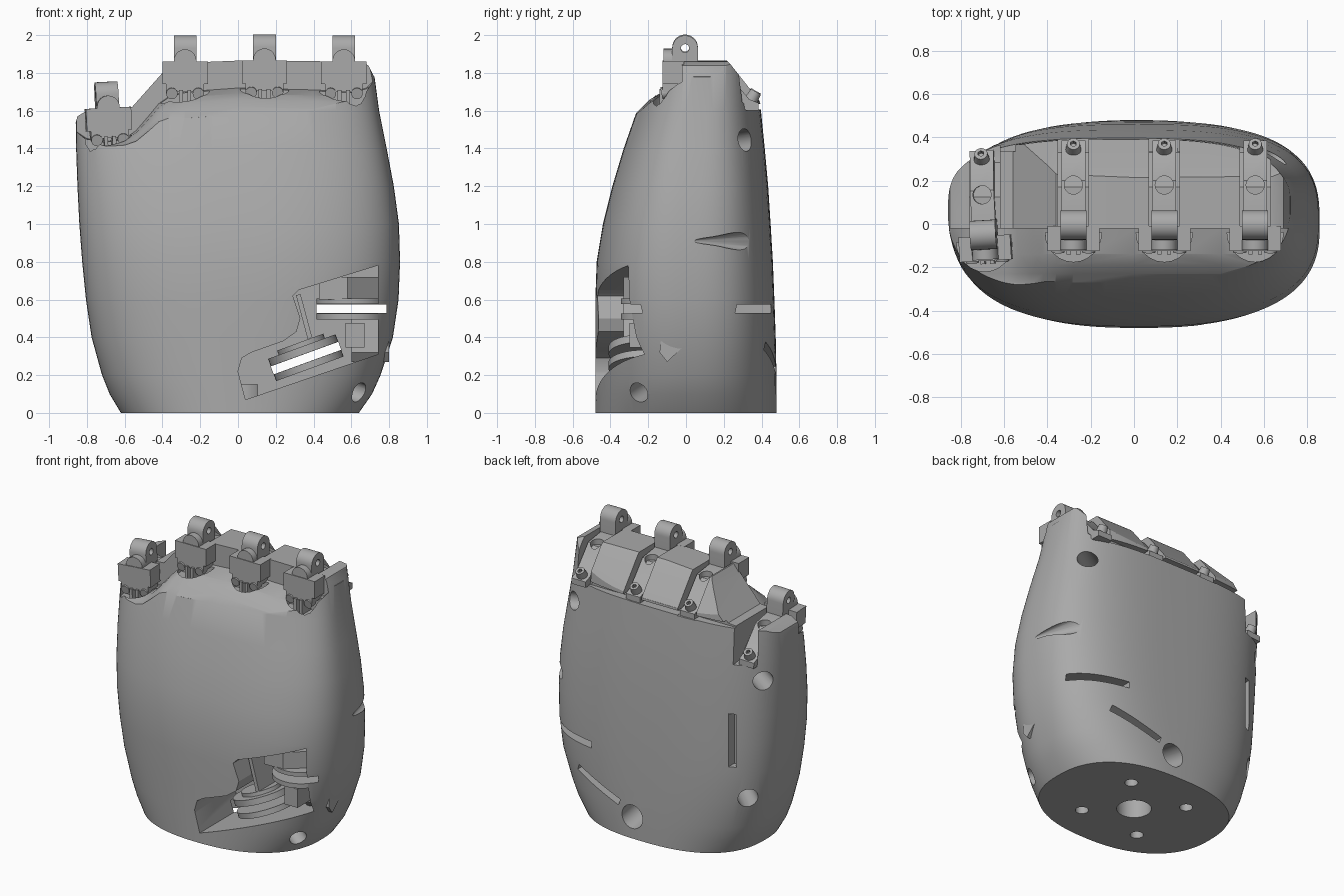
import bpy, bmesh, math
from mathutils import Matrix, Vector

old = bpy.data.objects.get("Cube")
if old:
    bpy.data.objects.remove(old)

grey = bpy.data.materials.new("satin grey")
grey.use_nodes = True
grey.diffuse_color = (0.4, 0.4, 0.4, 1)
grey.node_tree.nodes["Principled BSDF"].inputs["Base Color"].default_value = (0.4, 0.4, 0.4, 1)


def finish(name, bm):
    bmesh.ops.recalc_face_normals(bm, faces=bm.faces)
    if bm.calc_volume(signed=True) < 0:
        bmesh.ops.reverse_faces(bm, faces=bm.faces)
    me = bpy.data.meshes.new(name)
    bm.to_mesh(me)
    bm.free()
    me.materials.append(grey)
    ob = bpy.data.objects.new(name, me)
    bpy.context.collection.objects.link(ob)
    return ob


def prism(name, pts, axis, lo, hi):
    """Extrude a 2D outline along x (pts are y,z), y (pts are x,z) or z (pts are x,y)."""
    bm = bmesh.new()
    put = {"x": lambda p, t: (t, p[0], p[1]), "y": lambda p, t: (p[0], t, p[1]),
           "z": lambda p, t: (p[0], p[1], t)}[axis]
    face = bm.faces.new([bm.verts.new(put(p, lo)) for p in pts])
    new = bmesh.ops.extrude_face_region(bm, geom=[face])["geom"]
    step = Vector(put((0, 0), hi - lo))
    bmesh.ops.translate(bm, verts=[v for v in new if isinstance(v, bmesh.types.BMVert)], vec=step)
    return finish(name, bm)


def box(name, c, size, tilt=0):
    bm = bmesh.new()
    m = Matrix.Translation(c) @ Matrix.Rotation(-tilt, 4, "Y") @ Matrix.Diagonal((*size, 1))
    bmesh.ops.create_cube(bm, size=1, matrix=m)
    return finish(name, bm)


def rod(name, a, b, r1, r2=None, seg=32):
    """Cylinder or cone running from a to b."""
    a, b = Vector(a), Vector(b)
    rot = (b - a).to_track_quat("Z", "Y").to_matrix().to_4x4()
    bm = bmesh.new()
    bmesh.ops.create_cone(bm, cap_ends=True, segments=seg, radius1=r1, radius2=r1 if r2 is None else r2,
                          depth=(b - a).length, matrix=Matrix.Translation((a + b) / 2) @ rot)
    return finish(name, bm)


def volume(me):
    bm = bmesh.new()
    bm.from_mesh(me)
    v = bm.calc_volume()
    bm.free()
    return v


def cut(ob, tool):
    """Subtract the tool; if the result collapses, restore and retry with a tiny nudge."""
    bpy.context.view_layer.objects.active = ob
    before = volume(ob.data)
    for attempt in range(5):
        backup = ob.data.copy()
        mod = ob.modifiers.new("cut", "BOOLEAN")
        mod.operation, mod.solver, mod.object = "DIFFERENCE", "EXACT", tool
        bpy.ops.object.modifier_apply(modifier=mod.name)
        if 0.5 * before < volume(ob.data) < 1.001 * before:
            break
        ob.data = backup
        tool.data.transform(Matrix.Translation((.0007, .0011, .0013)))
        tool.data.update()
    bpy.data.objects.remove(tool)


def smooth(ob, deg=32):
    bpy.ops.object.select_all(action="DESELECT")
    ob.select_set(True)
    bpy.context.view_layer.objects.active = ob
    bpy.ops.object.shade_smooth_by_angle(angle=math.radians(deg))


# Palm shell: stacked rounded sections (z, right, left, front, back), squarer towards the back
stations = [(0, -.62, .64, -.48, .48), (.1, -.68, .71, -.48, .48), (.2, -.72, .755, -.48, .479),
            (.4, -.775, .82, -.48, .475), (.6, -.805, .85, -.48, .468), (.8, -.825, .858, -.473, .46),
            (1, -.84, .852, -.44, .448), (1.2, -.85, .825, -.39, .435), (1.4, -.857, .787, -.33, .417),
            (1.6, -.86, .747, -.26, .397), (1.95, -.86, .7, -.16, .36)]
bm = bmesh.new()
N = 112
rings = []
for z, xl, xr, yf, yb in stations:
    front_power = 2 / (2.3 + .55 * min(1, z / 1.6))
    back_power = 2 / (2.5 + .45 * min(1, z / .5))
    ring = []
    for i in range(N):
        c, s = math.cos(2 * math.pi * i / N), math.sin(2 * math.pi * i / N)
        p = back_power if s > 0 else front_power
        x = (xl + xr) / 2 + (xr - xl) / 2 * math.copysign(abs(c) ** p, c)
        y = (yf + yb) / 2 + (yb - yf) / 2 * math.copysign(abs(s) ** p, s)
        ring.append(bm.verts.new((x, y, z)))
    rings.append(ring)
for lower, upper in zip(rings, rings[1:]):
    for i in range(N):
        j = (i + 1) % N
        bm.faces.new((lower[i], lower[j], upper[j], upper[i]))
bm.faces.new(rings[0])
bm.faces.new(rings[-1])
shell = finish("palm_shell", bm)

# Front rim: wavy shelf with a rolled edge, flatter at the low knuckle
rim = [(-1, 1.5), (-.86, 1.49), (-.8, 1.45), (-.7, 1.435), (-.6, 1.45), (-.54, 1.49), (-.47, 1.57), (-.42, 1.63),
       (-.36, 1.67), (-.28, 1.69), (0, 1.71), (.4, 1.7), (.6, 1.69), (.68, 1.71), (.73, 1.76), (1, 1.78)]
drop = [(-.02, .01), (-.14, -.02), (-.19, -.05), (-.23, -.09), (-.27, -.13), (-.7, -.14)]
bm = bmesh.new()
rows = [[bm.verts.new((x, y, z + d * min(1, max(.25, (x + .7) / .4)))) for x, z in rim] for y, d in drop]
faces = [bm.faces.new((a[i], a[i + 1], b[i + 1], b[i]))
         for a, b in zip(rows, rows[1:]) for i in range(len(rim) - 1)]
for v in bmesh.ops.extrude_face_region(bm, geom=faces)["geom"]:
    if isinstance(v, bmesh.types.BMVert):
        v.co.z = 2.4
cut(shell, finish("front_cutter", bm))

# Knuckle ridge: stepped along the width, sloping down to the back
cut(shell, prism("ridge_cutter", [(-1, 1.4), (-.87, 1.5), (-.85, 1.57), (-.8, 1.6), (-.56, 1.62), (-.4, 1.8),
    (-.36, 1.85), (.0, 1.865), (.64, 1.86), (.69, 1.84), (.72, 1.78), (1, 1.7), (1, 2.4), (-1, 2.4)], "y", -.03, 1))
cut(shell, prism("slope_cutter", [(.18, 1.9), (.24, 1.84), (.39, 1.65), (.6, 1.6), (.6, 2.4), (.18, 2.4)],
                 "x", -1.1, 1.1))

# Sockets and channels for the four knuckles (x, height offset, y offset, tilt, yaw)
knuckles = [(-.69, -.245, -.045, .05, .06), (-.28, 0, 0, 0, 0), (.14, .005, 0, 0, 0), (.56, 0, 0, 0, 0)]
for x, dz, dy, tilt, yaw in knuckles:
    arc = [(x + .13 * math.cos(a * math.pi / 12), -.04 + dy - .135 * math.sin(a * math.pi / 12)) for a in range(13)]
    cut(shell, prism("socket_cutter", arc, "z", 1.61 + dz, 2.3))
    path = [(-.06, 1.79), (.17, 1.79), (.33, 1.61), (.4, 1.6), (.5, 1.62), (.5, 2.3), (-.06, 2.3)]
    cut(shell, prism("channel_cutter", [(y + dy, z + dz) for y, z in path], "x", x - .07, x + .07))
for a, b in [(.2, .53), (-.24, .16), (-.62, -.28)]:
    cut(shell, box("back_slit_cutter", ((a + b) / 2, .4, 1.62), (b - a, .13, .03)))

# Thumb bay, open to the front and to the side
cut(shell, prism("bay_cutter", [(0, .22), (.02, .29), (.07, .32), (.24, .38), (.31, .43), (.33, .5), (.29, .62),
    (.32, .65), (.74, .78), (.74, .31), (.04, .07)], "y", -.7, -.04))
cut(shell, prism("arch_cutter", [(-.6, .2), (-.4, .25), (-.3, .32), (-.1, .27), (.04, .4), (0, .62), (-.06, .8),
    (-.12, .9), (-.17, .92), (-.22, .89), (-.35, .74), (-.48, .64), (-.6, .63)], "x", .68, 1))

# Strap slots running right through
SLANT = math.radians(20)
cut(shell, box("strap_cutter", (.6, 0, .552), (.37, 1.4, .045)))
cut(shell, box("strap_cutter", (.36, 0, .29), (.38, 1.4, .045), SLANT))
cut(shell, box("side_slot_cutter", (-.62, .42, .83), (.045, .2, .37)))

# Drilled holes: inner end, outer end, radius and optional outer radius
drills = [((.5, .22, 1.43), (.9, .47, 1.47), .06), ((.5, -.17, .16), (.85, -.37, .03), .055),
          ((.08, .2, .2), (.08, .6, .13), .08), ((-.55, .1, 1.25), (-1, .42, 1.25), .065),
          ((-.5, .12, .42), (-.9, .5, .42), .065), ((0, 0, -.1), (0, 0, .15), .11),
          ((.86, .05, .91), (.78, .35, .91), .008, .062)]
for k in range(4):
    a = math.radians(47 + 90 * k)
    px, py = .33 * math.cos(a), .33 * math.sin(a)
    drills.append(((px, py, -.1), (px, py, .12), .042))
for d in drills:
    cut(shell, rod("drill_cutter", *d))
smooth(shell)

# Knuckle hardware
for x, dz, dy, tilt, yaw in knuckles:
    block = prism("knuckle_block", [(-.12, 1.74), (-.1, 1.74), (-.1, 1.7), (.1, 1.7), (.1, 1.74), (.12, 1.74),
        (.12, 1.86), (-.12, 1.86)], "y", -.125, -.01)
    arch = [(.06 * math.cos(a * math.pi / 10), 1.865 + .06 * math.sin(a * math.pi / 10)) for a in range(11)]
    crown = prism("knuckle_crown", [(-.06, 1.8)] + arch[::-1] + [(.06, 1.8)], "y", -.12, -.03)
    top = [(-.005 + .068 * math.cos(a * math.pi / 14), 1.93 + .068 * math.sin(a * math.pi / 14)) for a in range(15)]
    lug = prism("hinge_lug", [(-.073, 1.78), (.063, 1.78)] + top, "x", -.06, .06)
    cut(lug, rod("pin_cutter", (-.2, -.005, 1.93), (.2, -.005, 1.93), .022))
    arm = prism("tendon_arm", [(-.05, 1.77), (.16, 1.77), (.32, 1.6), (.385, 1.6), (.385, 1.64), (.335, 1.66),
        (.2, 1.82), (.06, 1.84), (-.05, 1.84)], "x", -.055, .055)
    cut(arm, rod("eye_cutter", (0, .18, 1.7), (0, .18, 2), .042))
    screw = rod("back_screw", (0, .335, 1.64), (0, .37, 1.7), .038, .03, 20)
    cut(screw, rod("hex_cutter", (0, .36, 1.68), (0, .383, 1.72), .015, seg=6))
    parts = [block, crown, lug, arm, screw]
    for s in (-1, 1):
        parts.append(rod("front_screw", (s * .07, -.13, 1.69), (s * .07, -.08, 1.7), .03, seg=20))
        parts.append(box("socket_rib", (s * .022, -.08, 1.66), (.02, .12, .1)))
    place = Matrix.Translation((x, dy, dz)) @ Matrix.Translation((0, 0, 1.8)) @ Matrix.Rotation(yaw, 4, "Z") \
        @ Matrix.Rotation(-tilt, 4, "Y") @ Matrix.Translation((0, 0, -1.8))
    for ob in parts:
        ob.data.transform(place)
        smooth(ob)

# Thumb mounts around the two strap slots
prism("upper_mount", [(.43, -.02), (.43, -.33), (.58, -.33), (.77, -.17), (.77, -.02)], "z", .6, .72)
smooth(rod("upper_disc", (.6, -.16, .577), (.6, -.16, .605), .185, seg=48))
smooth(rod("lower_disc", (.6, -.16, .495), (.6, -.16, .527), .185, seg=48))
prism("mount_wedge", [(-.14, .32), (-.1, .27), (.04, .4), (0, .5), (-.12, .5)], "x", .6, .8)
box("mount_foot", (.62, -.21, .41), (.1, .18, .13))
box("bay_fin", (.35, -.18, .51), (.025, .3, .24), math.radians(15))
up = Vector((-math.sin(SLANT), 0, math.cos(SLANT)))
mid = Vector((.36, -.22, .29))
smooth(rod("thumb_disc", mid + up * .023, mid + up * .065, .19, seg=48))
smooth(rod("thumb_hub", mid + up * .065, mid + up * .09, .13, seg=48))
smooth(rod("thumb_base", mid - up * .06, mid - up * .023, .19, seg=48))
